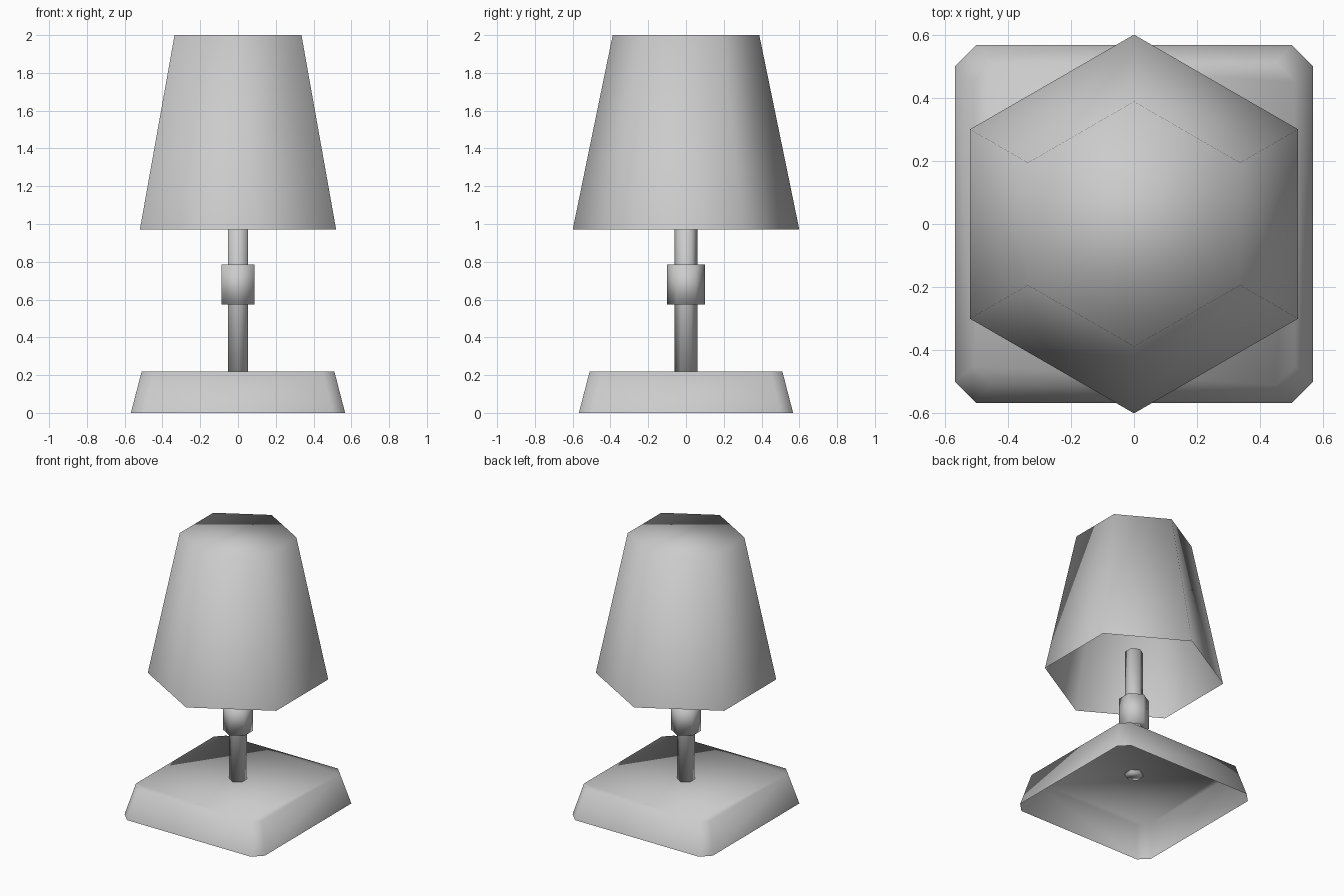
import bpy, bmesh
from math import sin, cos, pi

cube = bpy.data.objects.get("Cube")
if cube:
    bpy.data.objects.remove(cube, do_unlink=True)

# One plain grey for the whole lamp
grey = bpy.data.materials.new("plain grey")
grey.use_nodes = True
color = (0.6, 0.6, 0.6, 1)
grey.diffuse_color = color
grey.node_tree.nodes["Principled BSDF"].inputs["Base Color"].default_value = color


def hexagon(r):
    """Six points with a corner facing the front and the back."""
    return [(r * sin(-i * pi / 3), r * cos(i * pi / 3)) for i in range(6)]


def cut_square(half, flat):
    """Square with its corners cut off, counter-clockwise."""
    return [(half, -flat), (half, flat), (flat, half), (-flat, half),
            (-half, flat), (-half, -flat), (-flat, -half), (flat, -half)]


def loft(name, low, z_low, high, z_high, closed_bottom):
    """Smooth-shaded walls between two outlines, with a cap on top."""
    bm = bmesh.new()
    a = [bm.verts.new((x, y, z_low)) for x, y in low]
    b = [bm.verts.new((x, y, z_high)) for x, y in high]
    n = len(a)
    for i in range(n):
        j = (i + 1) % n
        bm.faces.new((a[i], a[j], b[j], b[i]))
    bm.faces.new(b)
    if closed_bottom:
        bm.faces.new(a[::-1])
    for f in bm.faces:
        f.smooth = True
    mesh = bpy.data.meshes.new(name)
    bm.to_mesh(mesh)
    bm.free()
    mesh.materials.append(grey)
    obj = bpy.data.objects.new(name, mesh)
    bpy.context.collection.objects.link(obj)
    return obj


# Hollow foot and shade, open underneath
loft("base", cut_square(0.567, 0.5), 0, cut_square(0.51, 0.45), 0.22, False)
loft("shade", hexagon(0.6), 0.97, hexagon(0.388), 2, False)

# Stem with its collar
loft("stem", hexagon(0.06), 0.2, hexagon(0.06), 1.15, True)
loft("collar", hexagon(0.1), 0.575, hexagon(0.1), 0.785, True)
